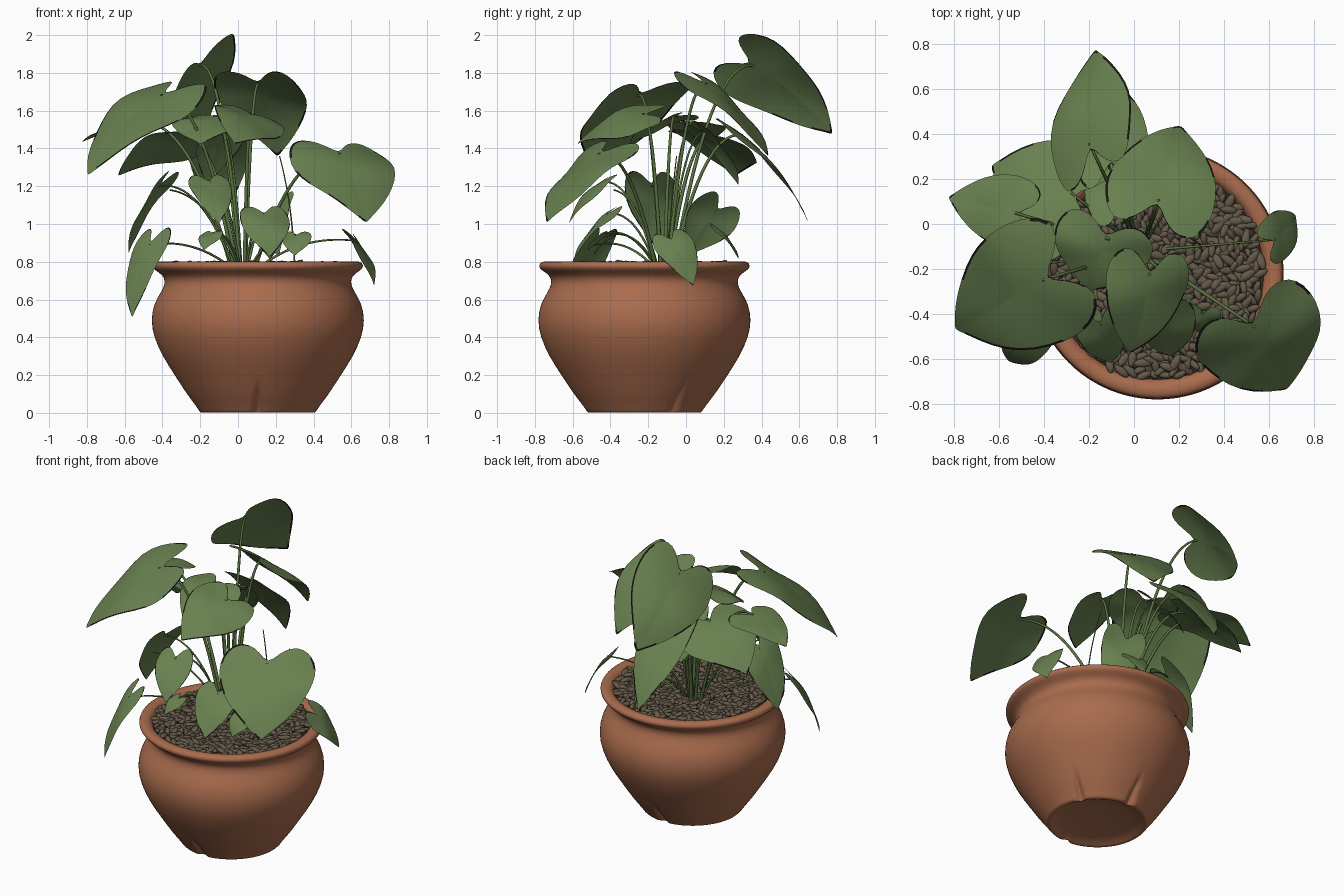
import bpy, bmesh, math, random
from mathutils import Vector, Matrix, Quaternion

random.seed(4)
if "Cube" in bpy.data.objects:
    bpy.data.objects.remove(bpy.data.objects["Cube"])

POT = Vector((0.105, -0.22, 0))


def material(name, rgb):
    mat = bpy.data.materials.new(name)
    mat.use_nodes = True
    color = (*rgb, 1)
    mat.diffuse_color = color
    bsdf = mat.node_tree.nodes["Principled BSDF"]
    bsdf.inputs["Base Color"].default_value = color
    bsdf.inputs["Roughness"].default_value = 0.8
    return mat


terracotta = material("terracotta", (0.40, 0.15, 0.075))
leaf_green = material("leaf_green", (0.14, 0.22, 0.08))
edge_dark = material("dry_leaf_edge", (0.01, 0.008, 0.008))
stem_green = material("stem_green", (0.10, 0.17, 0.05))
pebble_brown = material("pebble_brown", (0.13, 0.102, 0.068))
soil_dark = material("dark_soil", (0.03, 0.022, 0.016))


def finish(name, bm, mats, subdivide=0):
    mesh = bpy.data.meshes.new(name)
    bm.to_mesh(mesh)
    bm.free()
    for mat in mats:
        mesh.materials.append(mat)
    mesh.shade_smooth()
    obj = bpy.data.objects.new(name, mesh)
    bpy.context.collection.objects.link(obj)
    if subdivide:
        mod = obj.modifiers.new("smooth", "SUBSURF")
        mod.levels = mod.render_levels = subdivide
    return obj


# Pot: lathed profile with wedge grooves in the foot
def build_pot():
    profile = [(0.02, 0.03), (0.25, 0.03), (0.28, 0.0), (0.305, 0.0), (0.315, 0.02),
               (0.345, 0.06), (0.375, 0.10), (0.408, 0.15), (0.44, 0.20), (0.505, 0.30),
               (0.55, 0.40), (0.567, 0.49), (0.55, 0.58), (0.512, 0.64), (0.492, 0.68),
               (0.494, 0.715), (0.518, 0.74), (0.552, 0.76), (0.56, 0.78), (0.547, 0.803),
               (0.50, 0.803), (0.48, 0.785), (0.465, 0.75), (0.46, 0.70)]
    steps = 144
    bm = bmesh.new()
    rows = []
    for r, z in profile:
        row = []
        for i in range(steps):
            a = 360 * i / steps
            off = min(abs(a - groove) for groove in (30, 90, 270))
            reach = 7 * (1 - z / 0.15)
            dent = 0.035 * max(0, 1 - off / reach) if r > 0.29 and z < 0.14 else 0
            a = math.radians(a)
            row.append(bm.verts.new(POT + Vector(((r - dent) * math.cos(a),
                                                  (r - dent) * math.sin(a), z))))
        rows.append(row)
    for low, high in zip(rows, rows[1:]):
        for i in range(steps):
            j = (i + 1) % steps
            bm.faces.new((low[i], low[j], high[j], high[i]))
    bm.faces.new(rows[0][::-1])
    finish("pot", bm, [terracotta], 1)


# Soil disc and the pebbles that cover it
def build_ground():
    bm = bmesh.new()
    bmesh.ops.create_circle(bm, cap_ends=True, segments=48, radius=0.475,
                            matrix=Matrix.Translation(POT + Vector((0, 0, 0.765))))
    finish("soil", bm, [soil_dark])
    bm = bmesh.new()
    count = 640
    for i in range(count):
        r = 0.465 * math.sqrt((i + 0.5) / count)
        a = i * 2.39996
        spot = POT + Vector((r * math.cos(a), r * math.sin(a), random.uniform(0.768, 0.787)))
        turn = Matrix.Rotation(random.uniform(0, math.tau), 4, "Z")
        tilt = Matrix.Rotation(random.uniform(-0.5, 0.5), 4, "Y")
        size = random.uniform(0.8, 1.3)
        shape = Matrix.Diagonal((0.036 * size, 0.016 * size, 0.014, 1))
        bmesh.ops.create_icosphere(bm, subdivisions=2, radius=1,
                                   matrix=Matrix.Translation(spot) @ turn @ tilt @ shape)
    finish("pebbles", bm, [pebble_brown])


# Heart-shaped blade running from its stalk joint to its tip
HALF = [(-0.17, 0.10), (-0.27, 0.22), (-0.27, 0.34), (-0.17, 0.44), (0.0, 0.50),
        (0.2, 0.495), (0.42, 0.43), (0.63, 0.31), (0.82, 0.16), (0.93, 0.05)]
OUTLINE = [(0, 0)] + HALF + [(1, 0)] + [(t, -s) for t, s in reversed(HALF)]


def build_leaf(name, joint, tip, width, roll):
    along = tip - joint
    length = along.length
    along.normalize()
    across = along.cross(Vector((0, 0, 1))).normalized()
    across.rotate(Quaternion(along, math.radians(roll)))
    normal = across.cross(along)
    phase = random.uniform(0, math.tau)

    def place(t, s):
        lift = 0.28 * length * t * (1 - t) - 0.32 * width * s * s
        lift += 0.05 * width * abs(s) + 0.09 * width * s * math.sin(7 * t + phase)
        return joint + along * (t * length) + across * (s * width) + normal * lift

    bm = bmesh.new()
    hub_t = 0.2
    hub = bm.verts.new(place(hub_t, 0))
    rings = [[bm.verts.new(place(hub_t + (t - hub_t) * f, s * f)) for t, s in OUTLINE]
             for f in (0.3, 0.6, 0.85, 0.982, 1)]
    n = len(OUTLINE)
    for i in range(n):
        j = (i + 1) % n
        bm.faces.new((hub, rings[0][j], rings[0][i]))
        for inner, outer in zip(rings, rings[1:]):
            face = bm.faces.new((inner[i], inner[j], outer[j], outer[i]))
            if outer is rings[-1] and random.random() < 0.4:
                face.material_index = 1
    bmesh.ops.recalc_face_normals(bm, faces=bm.faces)
    finish(name, bm, [leaf_green, edge_dark], 1)


# Stalk: arched tube
def build_stalk(name, start, bend, end, radius):
    curve = bpy.data.curves.new(name, "CURVE")
    curve.dimensions = "3D"
    curve.bevel_depth = radius
    curve.bevel_resolution = 2
    spline = curve.splines.new("POLY")
    steps = 16
    spline.points.add(steps)
    for i, point in enumerate(spline.points):
        k = i / steps
        pos = start * (1 - k) ** 2 + bend * 2 * k * (1 - k) + end * k * k
        point.co = (*pos, 1)
        point.radius = 1.2 - 0.5 * k
    curve.materials.append(stem_green)
    bpy.context.collection.objects.link(bpy.data.objects.new(name, curve))


# Each entry: joint, tip, width, roll in degrees
large_leaves = {
    "back_tall": ((-0.2, 0.36, 1.84), (-0.17, 0.78, 1.47), 0.51, -48),
    "back_centre": ((0.11, 0.11, 1.74), (0.21, 0.44, 1.35), 0.5, 0),
    "right_front_high": ((-0.41, -0.25, 1.68), (-0.8, -0.47, 1.25), 0.6, -8),
    "right_back": ((-0.28, 0.14, 1.46), (-0.64, 0.26, 1.25), 0.5, 15),
    "back_low": ((-0.1, 0.3, 1.47), (-0.1, 0.65, 1.0), 0.34, 0),
    "right_side": ((-0.53, 0.05, 1.54), (-0.83, 0.12, 1.43), 0.33, 0),
    "left_front": ((0.54, -0.46, 1.37), (0.68, -0.74, 1.0), 0.59, 0),
    "centre": ((-0.13, -0.06, 1.57), (-0.2, -0.3, 1.42), 0.45, 0),
    "front_centre": ((0.07, -0.23, 1.58), (-0.02, -0.58, 1.42), 0.4, -25),
}
small_leaves = {
    "right_hanging": ((-0.47, -0.48, 0.89), (-0.56, -0.61, 0.5), 0.24, 10),
    "right_drooping": ((-0.42, -0.18, 1.2), (-0.58, -0.14, 0.84), 0.3, 0),
    "left_hanging": ((0.63, -0.07, 0.91), (0.72, 0.04, 0.67), 0.22, 30),
    "front_heart": ((0.14, -0.42, 1.05), (0.17, -0.59, 0.82), 0.27, 0),
    "front_upper": ((-0.15, -0.45, 1.22), (-0.1, -0.62, 1.0), 0.23, 0),
    "front_tiny_left": ((0.31, -0.4, 0.94), (0.3, -0.49, 0.83), 0.16, 0),
    "front_tiny_right": ((-0.14, -0.43, 0.95), (-0.18, -0.52, 0.86), 0.13, 0),
    "back_inner": ((0.2, 0.16, 1.07), (0.22, 0.0, 0.83), 0.3, 65),
    "back_tiny": ((0.15, 0.18, 0.97), (0.17, 0.28, 0.81), 0.16, 0),
    "inner_dark": ((-0.08, 0.1, 1.48), (-0.16, 0.28, 1.2), 0.26, 0),
}

build_pot()
build_ground()
for group, radius in ((large_leaves, 0.009), (small_leaves, 0.006)):
    for name, (joint, tip, width, roll) in group.items():
        joint, tip = Vector(joint), Vector(tip)
        build_leaf("leaf_" + name, joint, tip, width, roll)
        crown = Vector((0.03, -0.12, 0.76))
        root = crown + (joint - crown) * Vector((0.2, 0.2, 0)).length * 0.4
        root.z = 0.76
        bend = root.lerp(joint, 0.45)
        bend.z = joint.z + 0.04
        build_stalk("stalk_" + name, root, bend, joint, radius)

# Thin bare shoots
build_stalk("shoot_left", Vector((0.3, -0.1, 0.77)), Vector((0.29, -0.08, 1.1)),
            Vector((0.22, -0.05, 1.36)), 0.004)
build_stalk("shoot_right", Vector((0.0, -0.15, 0.77)), Vector((-0.15, -0.25, 1.15)),
            Vector((-0.36, -0.38, 1.18)), 0.006)
